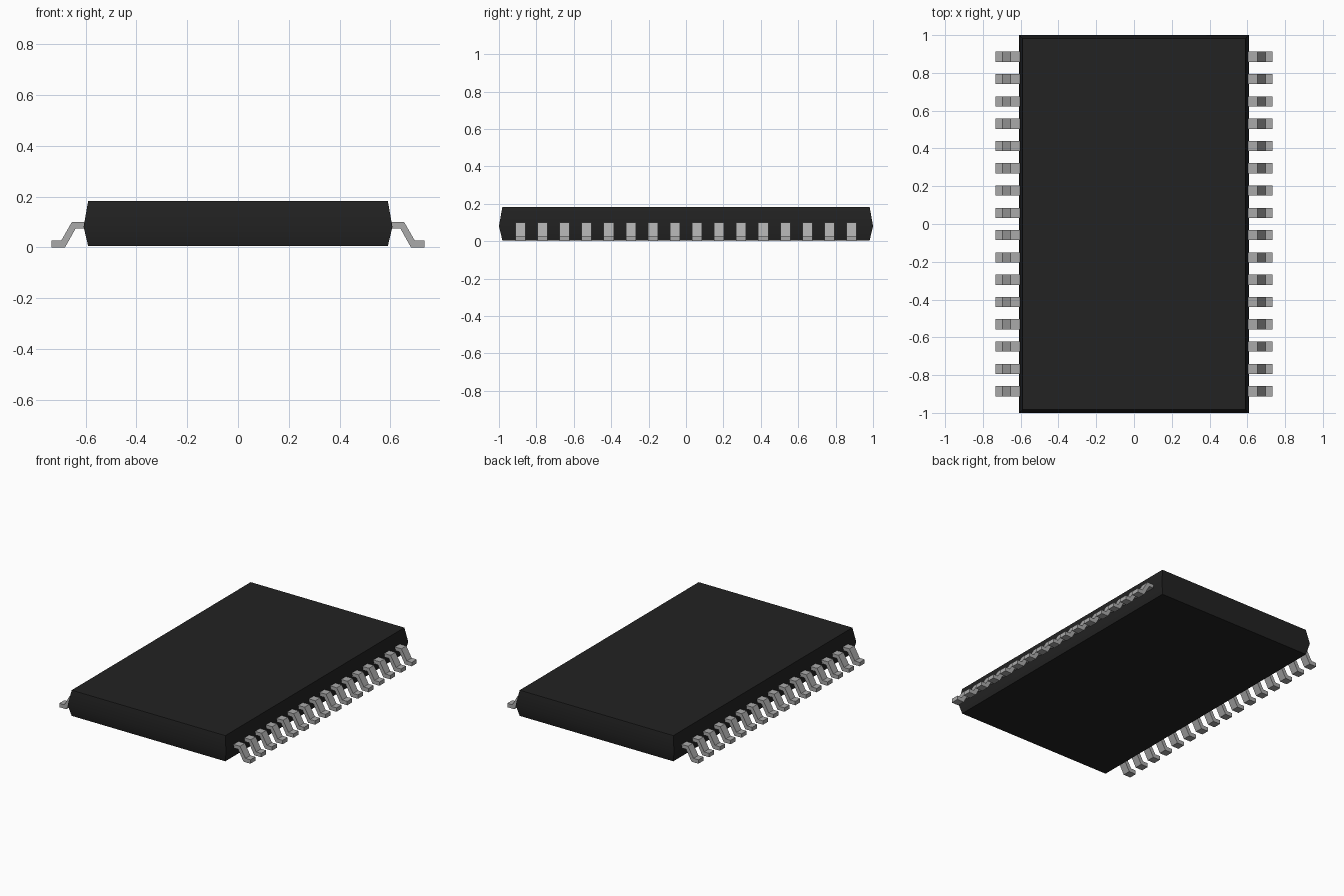
import bpy
import bmesh
import math

if "Cube" in bpy.data.objects:
    bpy.data.objects.remove(bpy.data.objects["Cube"], do_unlink=True)


def make_material(name, value):
    mat = bpy.data.materials.new(name)
    mat.use_nodes = True
    colour = (value, value, value, 1)
    mat.diffuse_color = colour
    mat.node_tree.nodes["Principled BSDF"].inputs["Base Color"].default_value = colour
    return mat


def finish(bm, name, mat):
    bmesh.ops.recalc_face_normals(bm, faces=bm.faces)
    mesh = bpy.data.meshes.new(name)
    bm.to_mesh(mesh)
    bm.free()
    mesh.materials.append(mat)
    obj = bpy.data.objects.new(name, mesh)
    bpy.context.collection.objects.link(obj)
    return obj


black_plastic = make_material("black plastic", 0.016)
grey_metal = make_material("grey metal", 0.4)

# Package body: three stacked rectangles, widest at the parting line
bm = bmesh.new()
rings = []
for hx, hy, z in [(0.59, 0.982, 0.005), (0.608, 1.0, 0.081), (0.59, 0.982, 0.183)]:
    rings.append([bm.verts.new((sx * hx, sy * hy, z))
                  for sx, sy in [(-1, -1), (1, -1), (1, 1), (-1, 1)]])
for low, high in zip(rings, rings[1:]):
    for i in range(4):
        j = (i + 1) % 4
        bm.faces.new((low[i], low[j], high[j], high[i]))
bm.faces.new(rings[0])
bm.faces.new(rings[-1])
body = finish(bm, "package_body", black_plastic)
body.select_set(True)
bpy.context.view_layer.objects.active = body
bpy.ops.object.shade_smooth_by_angle(angle=math.radians(30))
body.select_set(False)

# Gull-wing pins: bent strip profile extruded along y, sixteen per side
PIN_PROFILE = [(0.59, 0.1), (0.654, 0.1), (0.696, 0.027), (0.734, 0.027),
               (0.734, 0), (0.681, 0), (0.639, 0.075), (0.59, 0.075)]
PIN_COUNT = 16
PITCH = 0.118
PIN_WIDTH = 0.054


def pin_row(name, side):
    bm = bmesh.new()
    for n in range(PIN_COUNT):
        y = (n - (PIN_COUNT - 1) / 2) * PITCH - PIN_WIDTH / 2
        near = [bm.verts.new((side * x, y, z)) for x, z in PIN_PROFILE]
        far = [bm.verts.new((side * x, y + PIN_WIDTH, z)) for x, z in PIN_PROFILE]
        last = len(near) - 1
        for i in range(last + 1):
            j = (i + 1) % (last + 1)
            bm.faces.new((near[i], near[j], far[j], far[i]))
        # Side walls as three quads following the bend
        for row in (near, far):
            for i in range(3):
                bm.faces.new((row[i], row[i + 1], row[last - i - 1], row[last - i]))
    return finish(bm, name, grey_metal)


pin_row("left_pins", 1)
pin_row("right_pins", -1)
